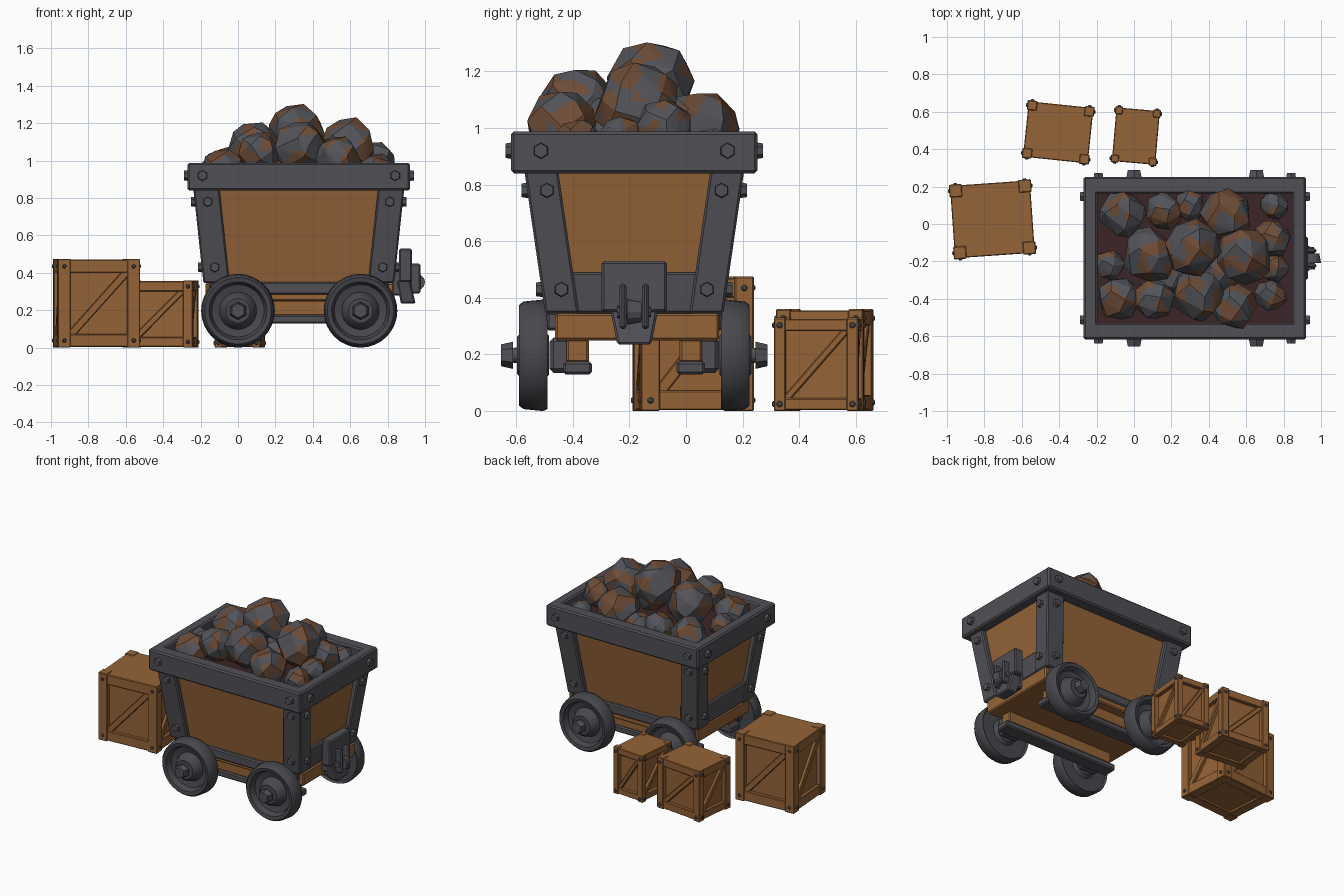
import bpy, bmesh, math, random
from mathutils import Matrix, Vector, noise

random.seed(4)
if "Cube" in bpy.data.objects:
    bpy.data.objects.remove(bpy.data.objects["Cube"])


def material(name, colour):
    m = bpy.data.materials.new(name)
    m.use_nodes = True
    m.diffuse_color = (*colour, 1)
    m.node_tree.nodes["Principled BSDF"].inputs["Base Color"].default_value = (*colour, 1)
    return m


WOOD = material("brown wood", (0.3, 0.125, 0.038))
METAL = material("grey metal", (0.08, 0.08, 0.093))
DARK = material("dark wheel metal", (0.063, 0.064, 0.074))
ROCK = material("grey rock", (0.085, 0.087, 0.1))
ORE = material("brown ore", (0.155, 0.072, 0.038))
INSIDE = material("dark red interior", (0.045, 0.018, 0.02))

CX, CY = 0.325, -0.183          # middle of the cart
SIDES = (-1, 1)


def finish(name, bm, mats, bevel=0, smooth=None):
    bmesh.ops.recalc_face_normals(bm, faces=bm.faces)
    me = bpy.data.meshes.new(name)
    bm.to_mesh(me)
    bm.free()
    for m in mats:
        me.materials.append(m)
    ob = bpy.data.objects.new(name, me)
    bpy.context.collection.objects.link(ob)
    if smooth:
        bpy.ops.object.select_all(action='DESELECT')
        ob.select_set(True)
        bpy.context.view_layer.objects.active = ob
        bpy.ops.object.shade_smooth_by_angle(angle=math.radians(smooth))
    if bevel:
        mod = ob.modifiers.new("soft edges", 'BEVEL')
        mod.width = bevel
        mod.segments = 1
    return ob


def add_box(bm, centre, size, frame=Matrix(), index=0):
    m = frame @ Matrix.Translation(centre) @ Matrix.Diagonal((*size, 1))
    for v in bmesh.ops.create_cube(bm, size=1, matrix=m)["verts"]:
        for f in v.link_faces:
            f.material_index = index


def box(name, xs, ys, zs, mat, bevel=0.008):
    bm = bmesh.new()
    spans = (xs, ys, zs)
    add_box(bm, [sum(s) / 2 for s in spans], [s[1] - s[0] for s in spans])
    return finish(name, bm, [mat], bevel)


def frustum(name, low, high, mat, bevel=0.008):
    """Block between two (x0, x1, y0, y1, z) rectangles."""
    bm = bmesh.new()
    for x0, x1, y0, y1, z in (low, high):
        for x, y in ((x0, y0), (x1, y0), (x1, y1), (x0, y1)):
            bm.verts.new((x, y, z))
    bmesh.ops.convex_hull(bm, input=bm.verts)
    bmesh.ops.dissolve_limit(bm, angle_limit=0.01, verts=bm.verts, edges=bm.edges)
    return finish(name, bm, [mat], bevel)


def add_bolt(bm, at, direction, r, length, index=0, sides=6):
    turn = Vector(direction).to_track_quat('Z', 'Y').to_matrix().to_4x4()
    made = bmesh.ops.create_cone(bm, cap_ends=True, segments=sides, radius1=r, radius2=r * 0.8,
                                 depth=length, matrix=Matrix.Translation(at) @ turn)
    for v in made["verts"]:
        for f in v.link_faces:
            f.material_index = index


def lathe(name, profile, frame, mat, steps=32):
    """Spin (radius, height) points about the frame's z axis."""
    bm = bmesh.new()
    verts = [bm.verts.new((r, 0, h)) for r, h in profile]
    edges = [bm.edges.new(p) for p in zip(verts, verts[1:])]
    bmesh.ops.spin(bm, geom=verts + edges, axis=(0, 0, 1), cent=(0, 0, 0),
                   angle=math.tau, steps=steps, use_duplicate=False)
    bmesh.ops.remove_doubles(bm, verts=bm.verts, dist=1e-4)
    bm.transform(frame)
    return finish(name, bm, [mat], smooth=35)


# Tapered wooden tub with its dark filling
def rect(hx, hy, z):
    return CX - hx, CX + hx, CY - hy, CY + hy, z


frustum("tub", rect(0.48, 0.285, 0.35), rect(0.535, 0.36, 0.9), WOOD, 0)
box("tub_filling", (CX - 0.53, CX + 0.53), (CY - 0.36, CY + 0.36), (0.9, 0.908), INSIDE, 0)

# Corner posts, end bands and all bolts of the tub
bolts = bmesh.new()
for sx in SIDES:
    for sy in SIDES:
        def post_rect(hx, hy, z):
            xs = sorted((CX + sx * hx, CX + sx * (hx - 0.14)))
            ys = sorted((CY + sy * hy, CY + sy * (hy - 0.12)))
            return *xs, *ys, z
        frustum("corner_post", post_rect(0.51, 0.315, 0.345), post_rect(0.565, 0.39, 0.86), METAL)
        for z, inset in ((0.43, 0.07), (0.78, 0.07)):
            t = (z - 0.345) / 0.515
            hx, hy = 0.51 + 0.055 * t, 0.315 + 0.075 * t
            add_bolt(bolts, (CX + sx * (hx - inset), CY + sy * hy, z), (0, sy, 0), 0.03, 0.04)
            add_bolt(bolts, (CX + sx * hx, CY + sy * (hy - inset), z), (sx, 0, 0), 0.03, 0.04)
        add_bolt(bolts, (CX + sx * 0.515, CY + sy * 0.435, 0.92), (0, sy, 0), 0.032, 0.04)
        add_bolt(bolts, (CX + sx * 0.595, CY + sy * 0.33, 0.92), (sx, 0, 0), 0.032, 0.04)
    low, high = sorted((CX + sx * 0.4, CX + sx * 0.502)), sorted((CX + sx * 0.4, CX + sx * 0.517))
    frustum("end_band", (*low, CY - 0.28, CY + 0.28, 0.345),
            (*high, CY - 0.28, CY + 0.28, 0.49), METAL)
finish("tub_bolts", bolts, [METAL])

# Rim frame
for s in SIDES:
    box("rim_long", (CX - 0.595, CX + 0.595), sorted((CY + s * 0.435, CY + s * 0.345)),
        (0.84, 0.988), METAL, 0.01)
    box("rim_short", sorted((CX + s * 0.595, CX + s * 0.52)), (CY - 0.434, CY + 0.434),
        (0.84, 0.988), METAL, 0.01)

# Chassis: wooden bed, side rails and lower runners
box("chassis_bed", (CX - 0.5, CX + 0.51), (CY - 0.28, CY + 0.3), (0.25, 0.345), WOOD)
for s in SIDES:
    y = CY + s * 0.2
    box("side_rail", (CX - 0.48, CX + 0.48), sorted((CY + s * 0.25, CY + s * 0.31)),
        (0.285, 0.35), METAL)
    box("wood_runner", (CX - 0.42, CX + 0.42), (y - 0.04, y + 0.04), (0.17, 0.255), WOOD)
    box("metal_runner", (CX - 0.45, CX + 0.45), (y - 0.05, y + 0.05), (0.13, 0.175), METAL)

# Wheels, hubs and axles
WHEEL = ((0, 0), (0.07, 0), (0.09, 0.02), (0.18, 0.02), (0.19, 0.005), (0.197, 0.02),
         (0.19, 0.09), (0.178, 0.105), (0.155, 0.1), (0.14, 0.06), (0.1, 0.05),
         (0.08, 0.1), (0.065, 0.112), (0, 0.112))
for x in (0, 0.655):
    for s in SIDES:
        out = Matrix.Rotation(s * -math.pi / 2, 4, 'X')
        lathe("wheel", WHEEL, Matrix.Translation((x, CY + s * 0.302, 0.197)) @ out, DARK)
        hub = bmesh.new()
        add_bolt(hub, (x, CY + s * 0.42, 0.197), (0, s, 0), 0.03, 0.06, sides=16)
        add_bolt(hub, (x, CY + s * 0.45, 0.197), (0, s, 0), 0.048, 0.042)
        finish("hub_bolt", hub, [METAL])
        box("axle_box", (x - 0.075, x + 0.075), sorted((CY + s * 0.17, CY + s * 0.3)),
            (0.135, 0.26), METAL, 0.015)

# Coupling on the left end
box("coupling_mount", (0.8, 0.88), (CY - 0.07, CY + 0.07), (0.28, 0.44), METAL)
box("coupling_plate", (0.862, 0.93), (CY - 0.115, CY + 0.115), (0.35, 0.53), METAL)
frustum("coupling_foot", (0.87, 0.95, CY - 0.06, CY + 0.06, 0.235),
        (0.85, 0.92, CY - 0.085, CY + 0.085, 0.36), METAL)
for s in SIDES:
    box("coupling_cheek", (0.92, 0.975), (CY + s * 0.04 - 0.012, CY + s * 0.04 + 0.012),
        (0.29, 0.45), METAL)
hook = bmesh.new()
add_bolt(hook, (0.955, CY, 0.35), (0, 1, 0), 0.045, 0.05, sides=12)
add_bolt(hook, (0.945, CY, 0.35), (0, 1, 0), 0.022, 0.12, sides=8)
finish("coupling_hook", hook, [METAL])


# Heap of ore: faceted rocks with brown patches
def rock(x, y, r, top):
    bm = bmesh.new()
    n = 24
    for i in range(n):
        z = 1 - (2 * i + 1) / n
        a = i * 2.4 + random.uniform(-0.35, 0.35)
        ring = math.sqrt(1 - z * z)
        bm.verts.new(Vector((ring * math.cos(a), ring * math.sin(a), z))
                     * r * random.uniform(0.98, 1.1))
    bmesh.ops.convex_hull(bm, input=bm.verts)
    bmesh.ops.subdivide_edges(bm, edges=bm.edges, cuts=5, use_grid_fill=True)
    bm.transform(Matrix.Translation((x, y, top - r)))
    for f in bm.faces:
        f.material_index = int(noise.noise(f.calc_center_median() * 11) > 0.06)
    finish("rock", bm, [ROCK, ORE], smooth=22)


for spot in ((0.31, -0.13, 0.15, 1.31), (0.59, -0.17, 0.15, 1.23), (0.09, -0.17, 0.15, 1.21),
             (0.5, 0.05, 0.14, 1.13), (-0.06, 0.05, 0.125, 1.08), (-0.08, -0.4, 0.115, 1.06),
             (0.11, -0.4, 0.11, 1.15), (0.34, -0.38, 0.14, 1.21), (0.54, -0.44, 0.12, 1.13),
             (0.73, -0.38, 0.085, 1.03), (0.74, -0.08, 0.1, 1.1), (0.75, 0.1, 0.075, 1.0),
             (0.3, 0.1, 0.085, 1.04), (0.16, 0.07, 0.1, 1.06), (-0.13, -0.22, 0.08, 1.02),
             (0.75, -0.23, 0.08, 1.04), (0.45, -0.27, 0.12, 1.12), (0.21, -0.27, 0.11, 1.1)):
    rock(*spot)


# Wooden crates with framed faces, diagonal braces and nail heads
def crate(name, x, y, w, d, h, yaw):
    bm = bmesh.new()
    t, inset = 0.17 * min(w, d), 0.03
    add_box(bm, (0, 0, h / 2), (w - 2 * inset, d - 2 * inset, h - 0.04))
    add_box(bm, (0, 0, h - 0.015), (w - 0.012, d - 0.012, 0.022))
    for sx in SIDES:
        for sy in SIDES:
            add_box(bm, (sx * (w - t) / 2, sy * (d - t) / 2, h / 2), (t, t, h))
    for k in range(4):
        turn = Matrix.Rotation(k * math.pi / 2, 4, 'Z')
        a, b = (w, d) if k % 2 == 0 else (d, w)
        for z in (t / 2 + 0.004, h - t / 2 - 0.006):
            add_box(bm, (0, -b / 2 + t / 2 + 0.006, z), (a - t, t, t), turn)
            for s in SIDES:
                spot = turn @ Vector((s * (a - t) / 2, -b / 2, z))
                add_bolt(bm, spot, turn @ Vector((0, -1, 0)), 0.014, 0.014, 1)
        run, rise = a - 2 * t, h - 2 * t
        lean = turn @ Matrix.Translation((0, -b / 2 + 0.025, h / 2)) \
            @ Matrix.Rotation(-math.atan2(rise, run), 4, 'Y')
        add_box(bm, (0, 0, 0), (math.hypot(run, rise), 0.03, t * 0.6), lean)
    bm.transform(Matrix.Translation((x, y, 0)) @ Matrix.Rotation(math.radians(yaw), 4, 'Z'))
    finish(name, bm, [WOOD, METAL], 0.004)


crate("large_crate", -0.757, 0.025, 0.44, 0.4, 0.475, 4)
crate("medium_crate", -0.405, 0.49, 0.36, 0.31, 0.36, -6)
crate("small_crate", 0.01, 0.47, 0.245, 0.3, 0.33, -5)
